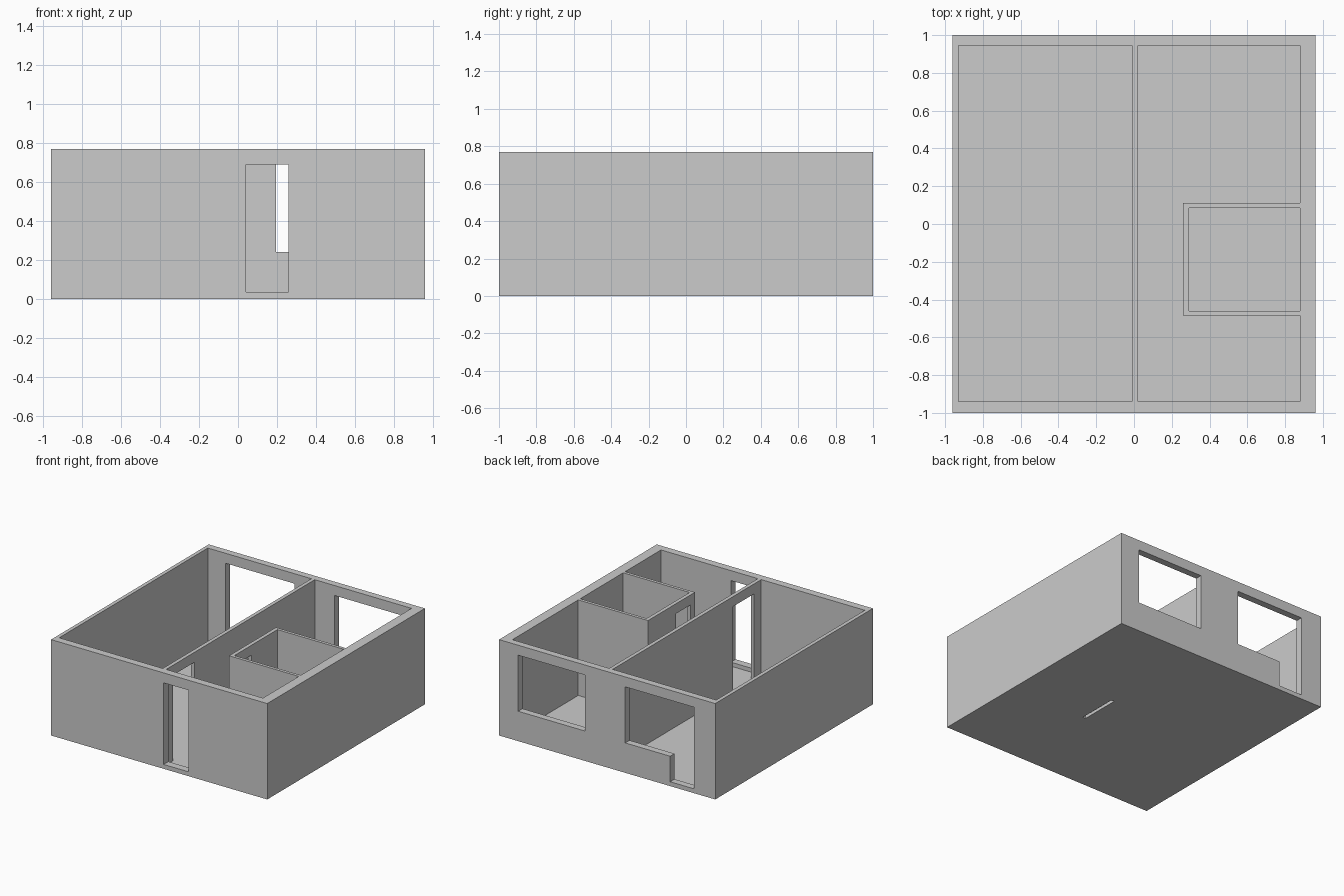
import bpy

if "Cube" in bpy.data.objects:
    bpy.data.objects.remove(bpy.data.objects["Cube"])

FLOOR = 0.003   # thin floor sheet
TOP = 0.77
HEAD = 0.69     # head height of every opening
SILL = 0.035    # outer door threshold
LEDGE = 0.24    # window ledge


def box(name, x, y, z):
    """Box from (min, max) ranges."""
    corners = [(a, b, c) for a in x for b in y for c in z]
    faces = [(0, 1, 3, 2), (4, 6, 7, 5), (0, 4, 5, 1),
             (2, 3, 7, 6), (0, 2, 6, 4), (1, 5, 7, 3)]
    mesh = bpy.data.meshes.new(name)
    mesh.from_pydata(corners, [], faces)
    obj = bpy.data.objects.new(name, mesh)
    bpy.context.collection.objects.link(obj)
    return obj


def cut(target, x, y, z):
    """Subtract a box from the target and discard the cutter."""
    cutter = box("cutter", x, y, z)
    cutter.hide_render = True
    mod = target.modifiers.new("cut", "BOOLEAN")
    mod.operation = "DIFFERENCE"
    mod.solver = "EXACT"
    mod.object = cutter
    bpy.context.view_layer.objects.active = target
    bpy.ops.object.modifier_apply(modifier=mod.name)
    bpy.data.objects.remove(cutter)


house = box("house_walls_and_floor", (-0.96, 0.96), (-1, 1), (0, TOP))

# Rooms: left room, then the right room wrapped around the small inner room
room_height = (FLOOR, 1)
for x, y in [((-0.93, -0.01), (-0.94, 0.945)),
             ((0.02, 0.26), (-0.94, 0.945)),
             ((0.20, 0.88), (-0.94, -0.485)),
             ((0.20, 0.88), (0.11, 0.945)),
             ((0.29, 0.88), (-0.46, 0.085))]:
    cut(house, x, y, room_height)

# Openings through the front and back walls
front, back = (-1.1, -0.90), (0.90, 1.1)
cut(house, (0.04, 0.26), front, (SILL, HEAD))         # front door
cut(house, (0.195, 0.79), back, (LEDGE, HEAD))        # right window
cut(house, (-0.773, -0.16), back, (LEDGE, HEAD))      # left window
cut(house, (-0.773, -0.56), back, (SILL, 0.30))       # back door beside it

# Inner doorways
cut(house, (-0.05, 0.06), (-0.85, -0.58), (FLOOR, HEAD))
cut(house, (0.22, 0.33), (-0.43, -0.245), (FLOOR, HEAD))

# Hollow inner wall, open on the underside
cut(house, (0.262, 0.288), (-0.243, 0.085), (-0.1, TOP - 0.003))
